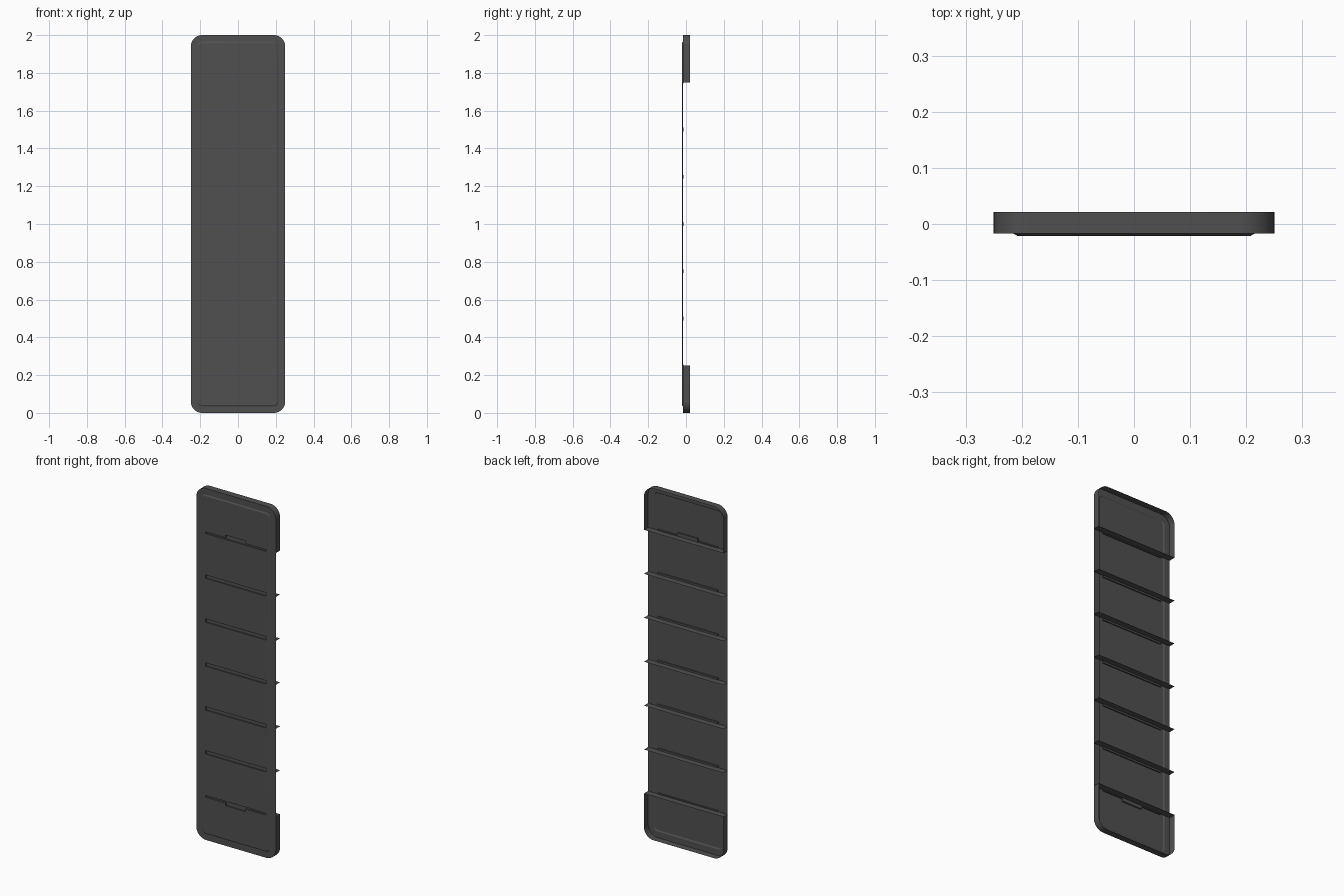
import bpy, bmesh, math

if "Cube" in bpy.data.objects:
    bpy.data.objects.remove(bpy.data.objects["Cube"])

W, H, R = 0.25, 1.0, 0.06             # half width, half height, corner radius
BACK, RIM, FACE, FLOOR = 0.021, -0.017, -0.021, -0.014
SLOT = 0.19                           # half length of the slots

grey = bpy.data.materials.new("dark grey plastic")
grey.use_nodes = True
colour = (0.08, 0.08, 0.08, 1)
grey.diffuse_color = colour
grey.node_tree.nodes["Principled BSDF"].inputs["Base Color"].default_value = colour


def make_object(name, bm):
    mesh = bpy.data.meshes.new(name)
    bm.to_mesh(mesh)
    bm.free()
    mesh.materials.append(grey)
    ob = bpy.data.objects.new(name, mesh)
    bpy.context.collection.objects.link(ob)
    return ob


def outline(inset, steps=10):
    """Rounded rectangle, counter-clockwise from the front."""
    r = R - inset
    pts = []
    for k, (sx, sz) in enumerate(((1, 1), (-1, 1), (-1, -1), (1, -1))):
        for i in range(steps + 1):
            a = (k + i / steps) * math.pi / 2
            pts.append((sx * (W - R) + r * math.cos(a),
                        H + sz * (H - R) + r * math.sin(a)))
    return pts


def ring(bm, pts, y):
    return [bm.verts.new((x, y, z)) for x, z in pts]


def bridge(bm, a, b):
    n = len(a)
    for i in range(n):
        j = (i + 1) % n
        bm.faces.new((a[i], a[j], b[j], b[i]))


def loop_edges(bm, vs):
    return [bm.edges.get((v, vs[i - 1])) or bm.edges.new((v, vs[i - 1]))
            for i, v in enumerate(vs)]


def slot_outline(z):
    """Plain slot, or a thinner one with a tab at either end of the panel."""
    if 0.3 < z < 1.7:
        return [(-SLOT, z - 0.01), (SLOT, z - 0.01), (SLOT, z + 0.01), (-SLOT, z + 0.01)]
    s = 1 if z > H else -1
    t = 0.063
    return [(-SLOT, z - s * 0.005), (SLOT, z - s * 0.005), (SLOT, z + s * 0.005),
            (t, z + s * 0.005), (t, z + s * 0.02), (-t, z + s * 0.02),
            (-t, z + s * 0.005), (-SLOT, z + s * 0.005)]


levels = [0.25 * k for k in range(1, 8)]

# Front panel: rim, raised centre and pressed-in slots
bm = bmesh.new()
outer = ring(bm, outline(0), RIM)
step = ring(bm, outline(0.035), RIM)
raised = ring(bm, outline(0.042), FACE)
bridge(bm, outer, step)
bridge(bm, step, raised)
edges = loop_edges(bm, raised)
for z in levels:
    mouth = ring(bm, slot_outline(z), FACE)
    floor = ring(bm, slot_outline(z), FLOOR)
    edges += loop_edges(bm, mouth)
    bridge(bm, mouth, floor)
    bm.faces.new(floor)
bmesh.ops.triangle_fill(bm, edges=edges, use_beauty=True, normal=(0, -1, 0))
bmesh.ops.recalc_face_normals(bm, faces=bm.faces)
panel = make_object("front_panel", bm)

# End walls: thin skirts around the top and bottom of the panel
walls = []
for name, side in (("top_wall", 1), ("bottom_wall", -1)):
    bm = bmesh.new()
    pts = [p for p in outline(0) if (p[1] - H) * side > 0]
    cut = H + side * 0.75
    pts = [(side * W, cut)] + pts + [(-side * W, cut)]
    front, back = ring(bm, pts, RIM), ring(bm, pts, BACK)
    for i in range(len(pts) - 1):
        bm.faces.new((front[i], front[i + 1], back[i + 1], back[i]))
    walls.append(make_object(name, bm))

# Ribs: thin horizontal sheets notched around the slots
for n, z in enumerate(levels, 1):
    bm = bmesh.new()
    half = [(W, BACK), (W, RIM), (SLOT, RIM), (SLOT, FLOOR)]
    pts = half + [(-x, y) for x, y in reversed(half)]
    bm.faces.new([bm.verts.new((x, y, z)) for x, y in pts])
    bmesh.ops.recalc_face_normals(bm, faces=bm.faces)
    make_object(f"rib_{n}", bm)

# Smooth the rounded corners only
for ob in [panel] + walls:
    bpy.ops.object.select_all(action='DESELECT')
    ob.select_set(True)
    bpy.context.view_layer.objects.active = ob
    bpy.ops.object.shade_smooth_by_angle(angle=math.radians(25))
